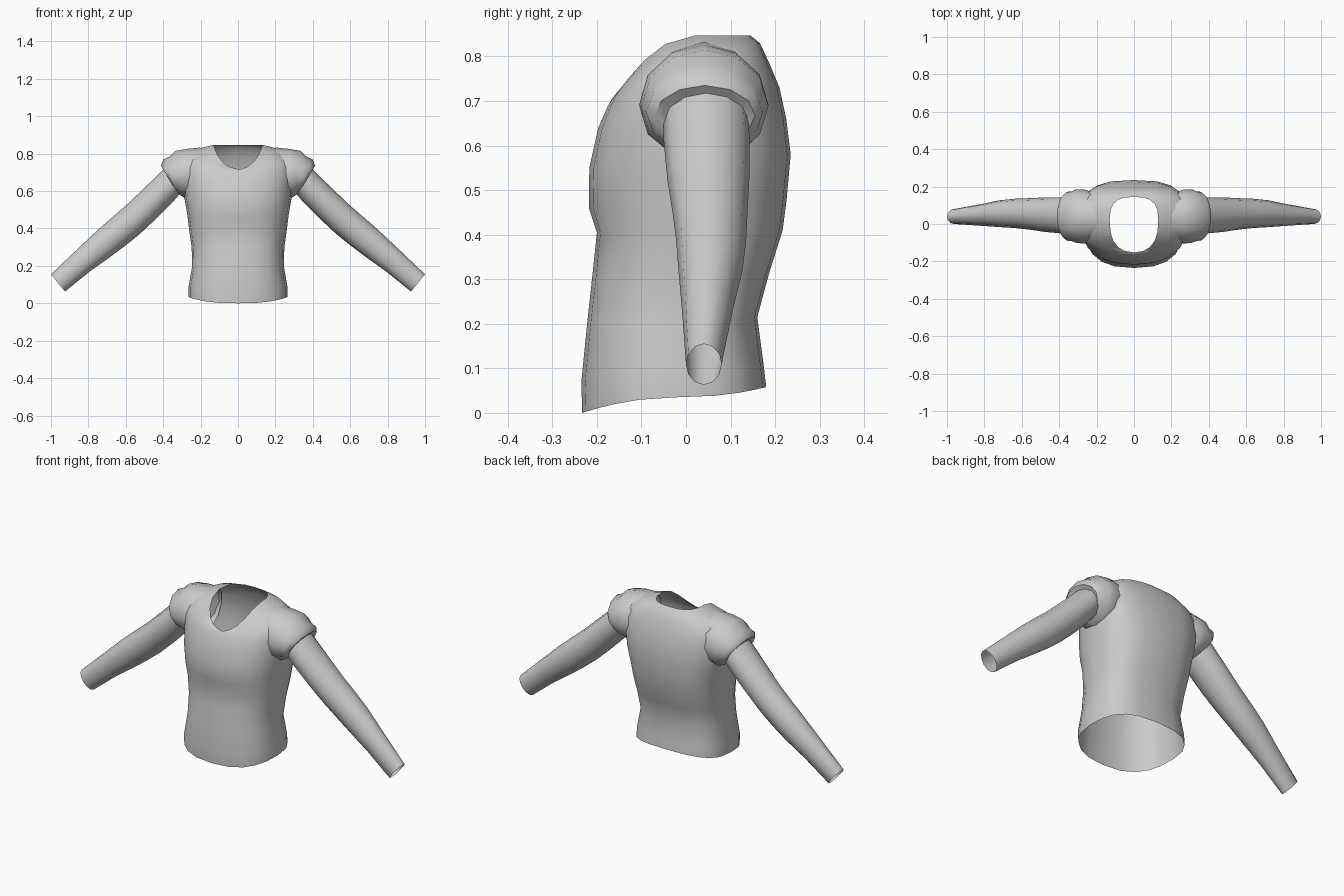
import bpy, bmesh, math

cube = bpy.data.objects.get("Cube")
if cube:
    bpy.data.objects.remove(cube, do_unlink=True)

# One plain grey cloth
cloth = bpy.data.materials.new("grey cloth")
cloth.use_nodes = True
GREY = (0.6, 0.6, 0.6, 1)
cloth.diffuse_color = GREY
cloth.node_tree.nodes["Principled BSDF"].inputs["Base Color"].default_value = GREY


def spow(v, p):
    """Signed power, for rounded-box cross-sections."""
    return math.copysign(abs(v) ** p, v)


def loft(name, rings, mirror=False):
    """Skin a list of closed rings into an open tube."""
    bm = bmesh.new()
    loops = [[bm.verts.new(p) for p in ring] for ring in rings]
    n = len(rings[0])
    for a, b in zip(loops, loops[1:]):
        for i in range(n):
            j = (i + 1) % n
            bm.faces.new((a[i], a[j], b[j], b[i]))
    mesh = bpy.data.meshes.new(name)
    bm.to_mesh(mesh)
    bm.free()
    mesh.materials.append(cloth)
    obj = bpy.data.objects.new(name, mesh)
    bpy.context.collection.objects.link(obj)
    if mirror:
        obj.modifiers.new("Mirror", 'MIRROR').use_clip = False
    bpy.ops.object.select_all(action='DESELECT')
    obj.select_set(True)
    bpy.context.view_layer.objects.active = obj
    bpy.ops.object.shade_smooth_by_angle(angle=math.radians(50))
    return obj


def torso_ring(yf, zf, hw, ys, zs, yb, zb, n=20):
    """Ring through a front, a side and a back point."""
    pts = []
    for i in range(n):
        t = 2 * math.pi * i / n
        s, c = math.sin(t), math.cos(t)
        p = 0.8 if c > 0 else 0.72
        y_end, z_end = (yf, zf) if c > 0 else (yb, zb)
        pts.append((hw * spow(s, p),
                    ys + (y_end - ys) * abs(c) ** p,
                    zs + (z_end - zs) * abs(c) ** 1.6))
    return pts


def sleeve_ring(tx, tz, bx, bz, yf, yb, n=12):
    """Tilted oval through a top point, a bottom point and two y limits."""
    mx, mz, my, ry = (tx + bx) / 2, (tz + bz) / 2, (yf + yb) / 2, (yb - yf) / 2
    pts = []
    for i in range(n):
        t = 2 * math.pi * i / n
        c, s = math.cos(t), math.sin(t)
        pts.append((mx + (tx - mx) * c, my - ry * s, mz + (tz - mz) * c))
    return pts


# Torso, hem to neckline: front y z, side x y z, back y z
torso = [torso_ring(*r) for r in (
    (-.233, .00, .264, -.02, .035, .180, .058),
    (-.235, .07, .264, -.02, .09, .174, .11),
    (-.222, .20, .245, -.02, .20, .160, .215),
    (-.210, .31, .248, .00, .30, .187, .315),
    (-.200, .405, .262, .00, .40, .217, .41),
    (-.218, .46, .272, .01, .48, .226, .48),
    (-.217, .55, .288, .03, .57, .235, .58),
    (-.197, .64, .300, .04, .66, .225, .66),
    (-.175, .69, .300, .04, .74, .210, .73),
    (-.165, .707, .280, .04, .79, .187, .785),
    (-.157, .717, .210, .03, .827, .166, .83),
    (-.150, .722, .130, .02, .847, .145, .847))]
# Pointed dip at the middle of the neckline
torso[-1][0] = (0, -.152, .708)
loft("torso", torso)

# Puffed shoulder caps with a turned hem: top x z, bottom x z, front y, back y
loft("shoulder_cap", [sleeve_ring(*r) for r in (
    (.20, .833, .24, .555, -.09, .17),
    (.27, .826, .265, .558, -.105, .185),
    (.335, .815, .285, .562, -.10, .185),
    (.365, .785, .30, .572, -.092, .175),
    (.40, .768, .315, .582, -.09, .172),
    (.412, .735, .33, .60, -.07, .155),
    (.395, .715, .33, .61, -.045, .138))], mirror=True)

# Long sleeves, shoulder to wrist
loft("long_sleeve", [sleeve_ring(*r) for r in (
    (.38, .735, .30, .60, -.05, .14),
    (.44, .675, .345, .545, -.05, .143),
    (.52, .598, .44, .45, -.042, .142),
    (.60, .522, .52, .375, -.03, .138),
    (.67, .462, .60, .31, -.022, .135),
    (.75, .392, .68, .25, -.017, .127),
    (.86, .288, .79, .172, -.009, .105),
    (1.0, .155, .925, .063, .00, .08))], mirror=True)
